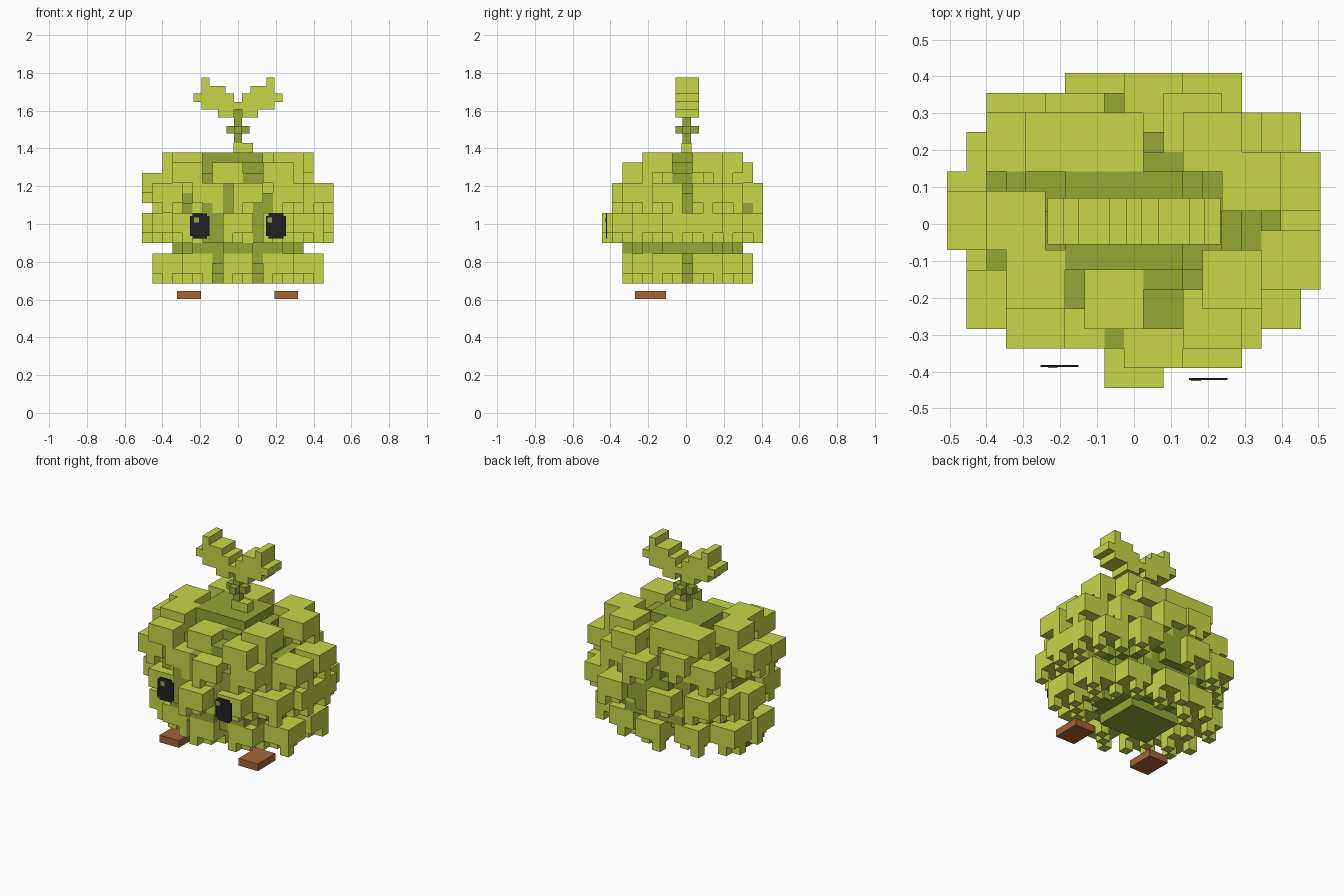
import bpy
import bmesh
import math
from mathutils import Vector

if "Cube" in bpy.data.objects:
    bpy.data.objects.remove(bpy.data.objects["Cube"])


def material(name, r, g, b):
    m = bpy.data.materials.new(name)
    m.use_nodes = True
    m.diffuse_color = (r, g, b, 1)
    m.node_tree.nodes["Principled BSDF"].inputs["Base Color"].default_value = (r, g, b, 1)
    return m


LIGHT = material("light leaf green", 0.57, 0.68, 0.064)
DARK = material("dark leaf green", 0.295, 0.39, 0.036)
BROWN = material("foot brown", 0.38, 0.125, 0.037)
BLACK = material("eye black", 0.015, 0.015, 0.017)
GLINT = material("eye glint olive", 0.3, 0.37, 0.06)


def finish(bm, name, *mats):
    mesh = bpy.data.meshes.new(name)
    bm.to_mesh(mesh)
    bm.free()
    for m in mats:
        mesh.materials.append(m)
    obj = bpy.data.objects.new(name, mesh)
    bpy.context.collection.objects.link(obj)
    return obj


def boxes(name, mat, *spans):
    """One object from boxes given as (x0, x1, y0, y1, z0, z1)."""
    bm = bmesh.new()
    for x0, x1, y0, y1, z0, z1 in spans:
        new = bmesh.ops.create_cube(bm, size=1)["verts"]
        bmesh.ops.scale(bm, verts=new, vec=(x1 - x0, y1 - y0, z1 - z0))
        bmesh.ops.translate(bm, verts=new, vec=((x0 + x1) / 2, (y0 + y1) / 2, (z0 + z1) / 2))
    return finish(bm, name, mat)


# Bush body on a block grid: cell -> material index (0 light, 1 dark)
CELL = 0.0533
ORIGIN = Vector((-0.507, -0.444, 0.685))
cells = {}

# Dark rounded core with a flat cap above and below
for x in range(19):
    for y in range(16):
        for z in range(13):
            inside = ((x - 9) / 7.6) ** 2 + ((y - 7.8) / 6.7) ** 2 + (abs(z - 6) / 5.8) ** 2.4 < 1
            cap = z in (0, 12) and 6 <= x <= 11 and 6 <= y <= 10
            if inside or cap:
                cells[x, y, z] = 1


def clump(cx, cy, z0):
    """Leaf clump: two solid layers with a few hanging teeth below."""
    for x in range(cx - 1, cx + 2):
        for y in range(cy - 1, cy + 2):
            for z in range(z0, z0 + 3):
                if z > z0 or (x + 2 * y + z0) % 3 == 0:
                    cells[x, y, z] = 0


# Lowest ring of clumps
for a in range(0, 360, 36):
    t = math.radians(a)
    clump(round(9 + 7 * math.sin(t)), round(8 - 5 * math.cos(t)), 0)

# Upper clumps: base layer -> centres
LAYERS = {
    4: [(9, 1), (13, 2), (16, 4), (17, 7), (17, 10), (16, 12), (13, 14), (7, 14), (3, 13),
        (2, 11), (1, 9), (2, 5), (4, 3)],
    7: [(2, 4), (6, 3), (10, 2), (14, 3), (17, 6), (17, 10), (14, 12), (10, 14), (3, 12)],
    8: [(1, 8), (6, 13)],
    9: [(4, 3), (8, 4), (13, 3), (12, 13)],
    10: [(4, 5), (3, 8), (5, 12), (8, 12), (13, 12), (15, 10), (14, 5)],
}
for base, centres in LAYERS.items():
    for cx, cy in centres:
        clump(cx, cy, base)

bm = bmesh.new()
AXES = [Vector((1, 0, 0)), Vector((0, 1, 0)), Vector((0, 0, 1))]
for cell, index in cells.items():
    middle = Vector(cell) + Vector((0.5, 0.5, 0.5))
    for i in range(3):
        for side in (-1, 1):
            d, u, v = AXES[i] * side, AXES[(i + 1) % 3], AXES[(i + 2) % 3]
            if tuple(int(c) for c in Vector(cell) + d) in cells:
                continue
            ring = [(-1, -1), (1, -1), (1, 1), (-1, 1)][::side]
            face = bm.faces.new([bm.verts.new(ORIGIN + CELL * (middle + (d + u * p + v * q) / 2))
                                 for p, q in ring])
            face.material_index = index
bmesh.ops.remove_doubles(bm, verts=bm.verts[:], dist=0.001)
finish(bm, "leafy_body", LIGHT, DARK)

# Sprout: base, stem with a collar, and a pair of stepped leaves
boxes("sprout_base", LIGHT, (-0.025, 0.08, -0.025, 0.03, 1.37, 1.43))
boxes("sprout_stem", DARK, (-0.021, 0.021, -0.018, 0.026, 1.42, 1.605))
boxes("stem_collar", DARK, (-0.062, 0.062, -0.018, 0.026, 1.48, 1.52),
      (-0.021, 0.021, -0.055, 0.07, 1.48, 1.52))
COLUMNS = [(0.021, 0.065, 1.565, 1.69), (0.065, 0.105, 1.565, 1.73), (0.105, 0.15, 1.605, 1.73),
           (0.15, 0.192, 1.605, 1.775), (0.192, 0.235, 1.645, 1.69)]
FRONT, BACK = -0.055, 0.07
for name, s in (("left_leaf", 1), ("right_leaf", -1)):
    boxes(name, LIGHT, *[(*sorted((s * a, s * b)), FRONT, BACK, lo, hi) for a, b, lo, hi in COLUMNS])
boxes("leaf_bridge", LIGHT, (-0.021, 0.021, FRONT, BACK, 1.605, 1.645))

# Eyes: thin plates with cut corners and a small glint
for name, x, y, glint in (("right", -0.202, -0.385, -0.22), ("left", 0.201, -0.42, 0.168)):
    boxes(name + "_eye", BLACK, (x - 0.052, x + 0.052, y - 0.003, y + 0.003, 0.936, 1.042),
          (x - 0.039, x + 0.039, y - 0.003, y + 0.003, 0.923, 1.055))
    boxes(name + "_eye_glint", GLINT, (glint - 0.013, glint + 0.013, y - 0.005, y, 1.008, 1.035))

# Feet
for name, x in (("right_foot", -0.26), ("left_foot", 0.255)):
    boxes(name, BROWN, (x - 0.063, x + 0.063, -0.27, -0.105, 0.603, 0.645))
